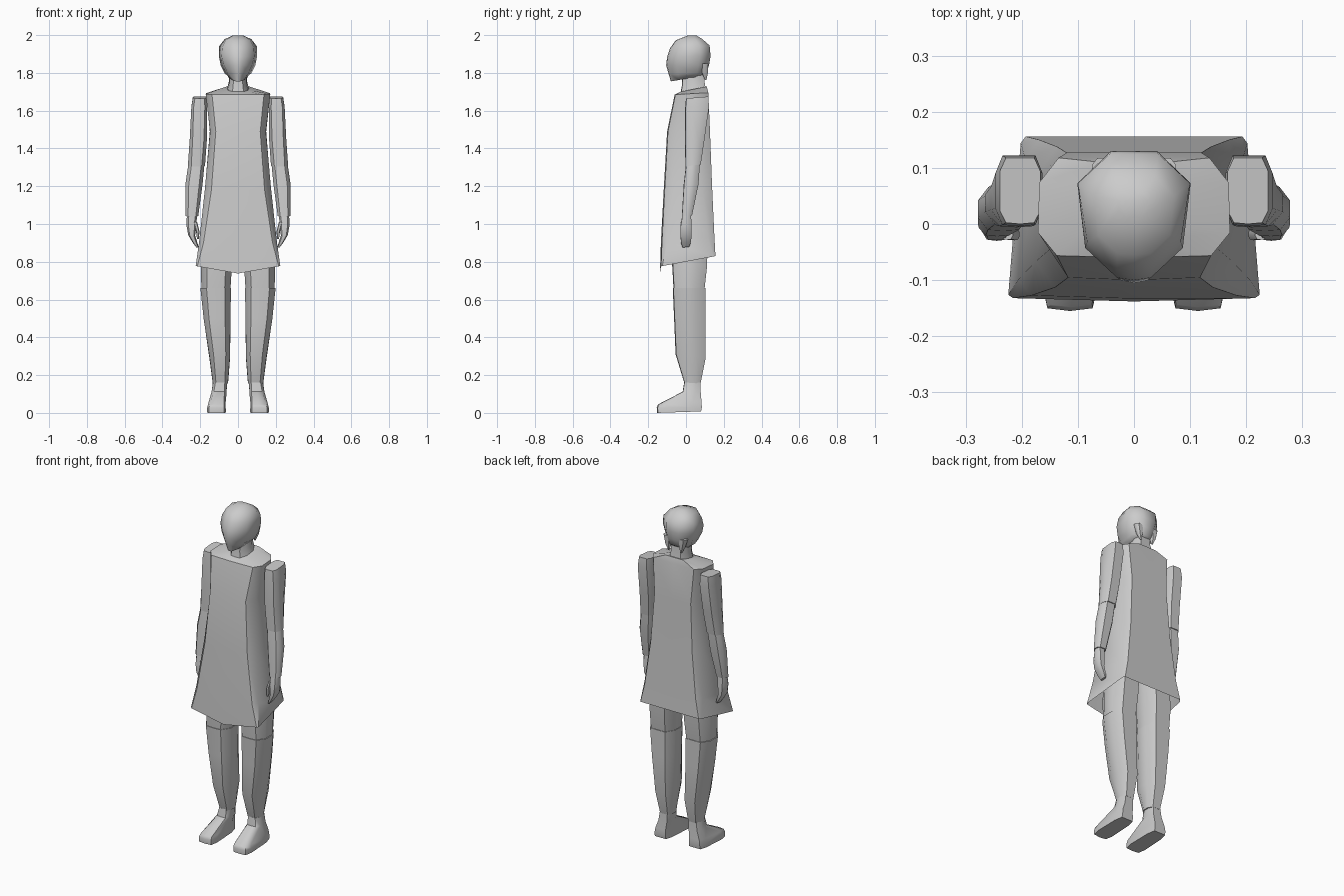
import bpy, bmesh, math

grey = bpy.data.materials.new("plain_grey")
grey.diffuse_color = (0.6, 0.6, 0.6, 1)


def ring(zf, zb, xm, wf, wb, y0, y1, cu, cv):
    """Chamfered outline: front/back height, middle x, front/back half width,
    front and back y, chamfer across and along."""
    half = [(0, 0), (1 - cu, 0.02), (1, cv), (1, 1 - cv), (1 - cu, 1), (0, 1)]
    outline = half + [(-u, v) for u, v in half[-2:0:-1]]
    return [(xm + u * (wf + (wb - wf) * v), y0 + (y1 - y0) * v, zf + (zb - zf) * v)
            for u, v in outline]


def loft(name, levels, side=1, top=True, bottom=True, dip=0, angle=45):
    """Skin a stack of outlines from top to bottom; side=-1 mirrors in x."""
    bm = bmesh.new()
    rows = [[bm.verts.new((x * side, y, z)) for x, y, z in ring(*lv)] for lv in levels]
    rows[-1][0].co.z -= dip
    n = len(rows[0])
    for a, b in zip(rows, rows[1:]):
        for i in range(n):
            j = (i + 1) % n
            bm.faces.new((a[i], b[i], b[j], a[j]))
    if top:
        bm.faces.new(rows[0])
    if bottom:
        bm.faces.new(rows[-1][::-1])
    bmesh.ops.recalc_face_normals(bm, faces=bm.faces[:])
    mesh = bpy.data.meshes.new(name)
    bm.to_mesh(mesh)
    bm.free()
    mesh.materials.append(grey)
    obj = bpy.data.objects.new(name, mesh)
    bpy.context.collection.objects.link(obj)
    bpy.ops.object.select_all(action='DESELECT')
    obj.select_set(True)
    bpy.context.view_layer.objects.active = obj
    bpy.ops.object.shade_smooth_by_angle(angle=math.radians(angle))
    return obj


# Head, narrow towards the face and wide at the back
loft("head", [
    (1.998, 1.998, 0, .025, .03, .01, .055, .5, .3),
    (1.972, 1.980, 0, .06, .075, -.055, .085, .5, .25),
    (1.930, 1.945, 0, .075, .108, -.085, .125, .6, .25),
    (1.885, 1.890, 0, .08, .108, -.100, .130, .62, .25),
    (1.840, 1.840, 0, .065, .100, -.105, .122, .65, .25),
    (1.795, 1.800, 0, .045, .080, -.092, .108, .6, .25),
    (1.755, 1.785, 0, .025, .055, -.080, .090, .5, .25)], angle=60)

# Pointed locks at the nape
for s, label in ((1, "right"), (-1, "left")):
    loft("hair_lock_" + label, [
        (1.85, 1.85, .050, .025, .025, .075, .118, .4, .3),
        (1.80, 1.80, .046, .016, .016, .085, .116, .4, .3),
        (1.762, 1.762, .040, .003, .003, .100, .108, .4, .3)], s)

# Neck
loft("neck", [
    (1.80, 1.83, 0, .040, .050, -.020, .095, .4, .3),
    (1.73, 1.76, 0, .042, .052, -.022, .097, .4, .3),
    (1.68, 1.71, 0, .055, .065, -.032, .105, .4, .3)])

# Flared dress, open at the hem and lower at the front
loft("dress", [
    (1.700, 1.728, 0, .070, .085, -.030, .110, .3, .25),
    (1.685, 1.695, 0, .172, .168, -.060, .118, .2, .25),
    (1.490, 1.490, 0, .147, .150, -.100, .127, .2, .25),
    (1.180, 1.200, 0, .176, .172, -.118, .138, .2, .2),
    (.900, .940, 0, .208, .192, -.133, .150, .12, .12),
    (.775, .830, 0, .225, .201, -.138, .156, .04, .04)],
    bottom=False, dip=.037)

for s, label in ((1, "right"), (-1, "left")):
    # Upper arm
    loft("upper_arm_" + label, [
        (1.665, 1.675, .203, .036, .036, .000, .118, .3, .2),
        (1.620, 1.620, .205, .042, .042, -.004, .122, .3, .25),
        (1.450, 1.450, .210, .046, .044, -.006, .098, .35, .3),
        (1.305, 1.315, .220, .046, .044, -.003, .078, .4, .3)], s)
    # Forearm
    loft("forearm_" + label, [
        (1.315, 1.325, .220, .043, .042, .000, .074, .4, .3),
        (1.210, 1.210, .233, .046, .044, -.012, .066, .4, .3),
        (1.040, 1.045, .244, .034, .032, -.022, .032, .4, .3)], s)
    # Hand, fingers curling inwards
    loft("hand_" + label, [
        (1.055, 1.055, .244, .027, .026, -.018, .026, .4, .3),
        (.990, .990, .246, .027, .025, -.029, .030, .4, .3),
        (.940, .940, .245, .018, .018, -.030, .030, .4, .3),
        (.900, .905, .228, .012, .012, -.026, .026, .4, .3),
        (.875, .880, .215, .006, .006, -.018, .018, .4, .3)], s)
    # Thumb
    loft("thumb_" + label, [
        (1.010, 1.010, .226, .010, .010, -.028, -.004, .4, .3),
        (.960, .960, .213, .009, .009, -.029, -.008, .4, .3),
        (.920, .925, .212, .005, .005, -.026, -.012, .4, .3)], s)
    # Thigh
    loft("thigh_" + label, [
        (1.000, 1.000, .100, .080, .080, -.075, .115, .4, .3),
        (.780, .780, .114, .082, .082, -.073, .112, .4, .3),
        (.655, .655, .117, .077, .077, -.066, .098, .4, .3)], s)
    # Shin
    loft("shin_" + label, [
        (.660, .660, .118, .081, .081, -.070, .102, .4, .3),
        (.500, .500, .111, .071, .071, -.063, .103, .4, .3),
        (.310, .290, .097, .054, .056, -.055, .104, .4, .3),
        (.155, .155, .093, .039, .041, -.008, .077, .4, .3)], s)
    # Shoe with a sloping upper
    loft("shoe_" + label, [
        (.160, .160, .096, .036, .038, -.010, .076, .35, .3),
        (.112, .110, .100, .040, .040, -.018, .078, .3, .3),
        (.045, .060, .112, .047, .042, -.148, .082, .2, .2),
        (.028, .030, .114, .050, .045, -.155, .084, .2, .2),
        (.000, .008, .114, .051, .046, -.153, .080, .2, .2)], s)
